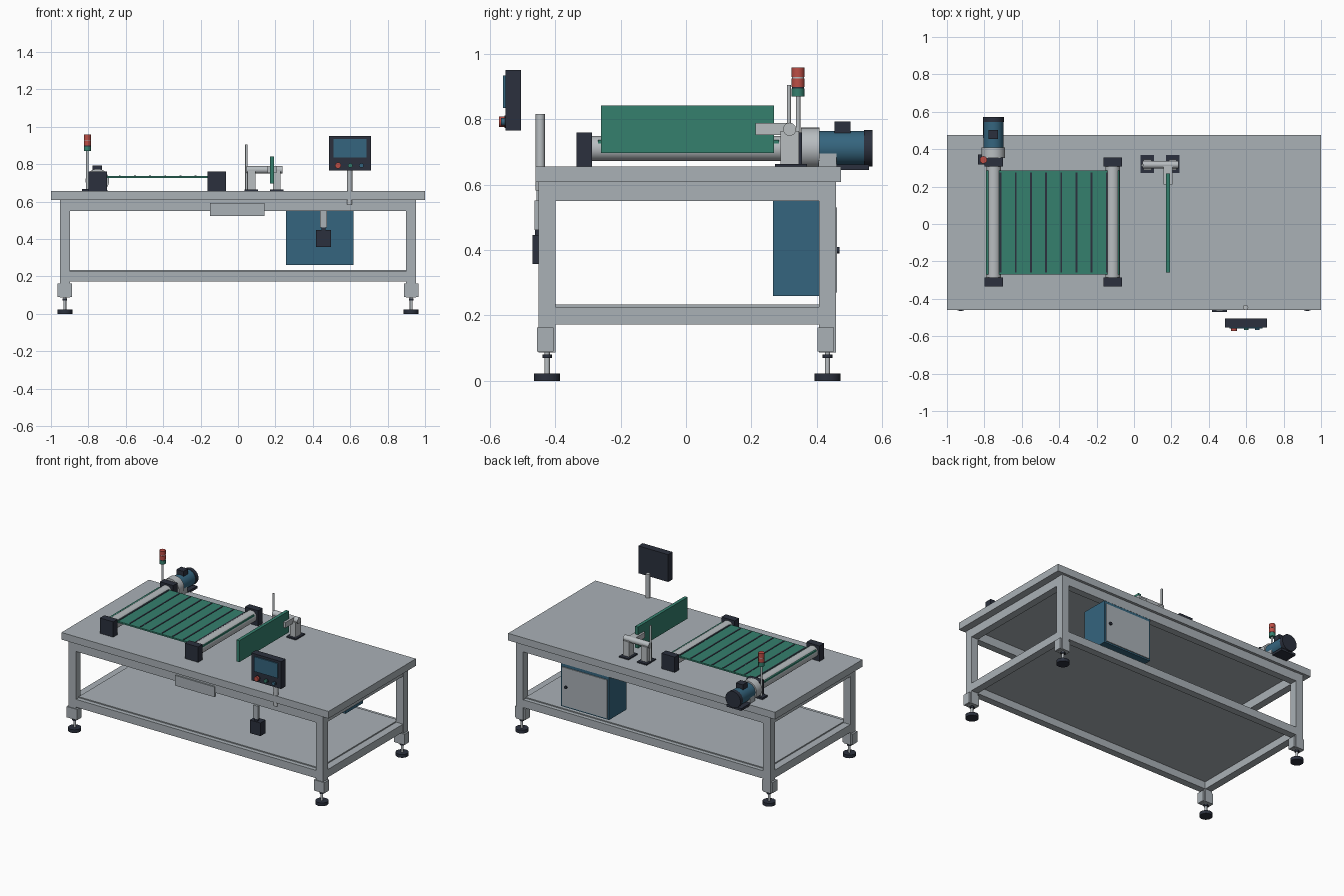
import bpy, bmesh, math
from mathutils import Matrix

if "Cube" in bpy.data.objects:
    bpy.data.objects.remove(bpy.data.objects["Cube"])


def mat(name, rgb):
    m = bpy.data.materials.new(name)
    m.diffuse_color = (*rgb, 1)
    m.use_nodes = True
    m.node_tree.nodes["Principled BSDF"].inputs["Base Color"].default_value = m.diffuse_color
    return m


GREY = mat("steel grey", (0.40, 0.44, 0.47))
LIGHT = mat("bright metal", (0.48, 0.51, 0.53))
DARK = mat("dark charcoal", (0.024, 0.030, 0.047))
GREEN = mat("belt green", (0.035, 0.215, 0.155))
BLUE = mat("machine blue", (0.035, 0.13, 0.21))
RED = mat("signal red", (0.50, 0.075, 0.06))


def finish(name, bm, material, bevel=0.0):
    me = bpy.data.meshes.new(name)
    bm.to_mesh(me)
    bm.free()
    ob = bpy.data.objects.new(name, me)
    bpy.context.collection.objects.link(ob)
    me.materials.append(material)
    if bevel:
        b = ob.modifiers.new("edge", 'BEVEL')
        b.width = bevel
        b.segments = 1
    return ob


def box(name, material, x, y, z, bevel=0.0):
    """Box from (min, max) pairs."""
    bm = bmesh.new()
    size = [b - a for a, b in (x, y, z)]
    mid = [(a + b) / 2 for a, b in (x, y, z)]
    bmesh.ops.create_cube(bm, size=1, matrix=Matrix.Translation(mid) @ Matrix.Diagonal((*size, 1)))
    return finish(name, bm, material, bevel)


def rod(name, material, axis, a, b, c1, c2, r, r2=None, seg=28):
    """Cylinder from a to b along an axis; c1, c2 are the other two coordinates."""
    bm = bmesh.new()
    m = (a + b) / 2
    if axis == 'X':
        pos, rot = (m, c1, c2), Matrix.Rotation(math.pi / 2, 4, 'Y')
    elif axis == 'Y':
        pos, rot = (c1, m, c2), Matrix.Rotation(-math.pi / 2, 4, 'X')
    else:
        pos, rot = (c1, c2, m), Matrix.Identity(4)
    bmesh.ops.create_cone(bm, cap_ends=True, segments=seg, radius1=r, radius2=r if r2 is None else r2,
                          depth=b - a, matrix=Matrix.Translation(pos) @ rot)
    for f in bm.faces:
        f.smooth = len(f.verts) == 4
    for e in bm.edges:
        if any(len(f.verts) > 4 for f in e.link_faces):
            e.smooth = False
    return finish(name, bm, material)


# table top and lower shelf
box("table_top", GREY, (-1, 1), (-0.46, 0.475), (0.608, 0.656))
box("lower_shelf", GREY, (-0.90, 0.90), (-0.42, 0.43), (0.222, 0.233))

# legs, brackets and levelling feet
for sx, side in ((-1, "left"), (1, "right")):
    x = 0.926 * sx
    for y, end in ((-0.425, "front"), (0.433, "back")):
        n = f"{end}_{side}"
        box("leg_" + n, GREY, (x - 0.027, x + 0.027), (y - 0.026, y + 0.026), (0.087, 0.608))
        box("bracket_" + n, GREY, (x - 0.039, x + 0.039), (y - 0.031, y + 0.02), (0.09, 0.163))
        rod("foot_pad_" + n, DARK, 'Z', 0, 0.022, x, y, 0.040)
        rod("foot_stem_" + n, LIGHT, 'Z', 0.02, 0.09, x, y, 0.008, seg=16)
        rod("foot_nut_" + n, DARK, 'Z', 0.070, 0.081, x, y, 0.015, seg=6)

# frame rails at both heights
for level, z in (("upper", (0.55, 0.608)), ("lower", (0.173, 0.226))):
    for y, end in ((-0.425, "front"), (0.433, "back")):
        box(f"{level}_rail_{end}", GREY, (-0.90, 0.90), (y - 0.024, y + 0.024), z)
    for sx, side in ((-0.926, "left"), (0.926, "right")):
        box(f"{level}_rail_{side}", GREY, (sx - 0.025, sx + 0.025), (-0.40, 0.408), z)

# front plate under the table edge
box("front_plate", GREY, (-0.15, 0.143), (-0.458, -0.44), (0.523, 0.592))

# hanging electrical cabinet with rear door
box("cabinet", BLUE, (0.257, 0.617), (0.267, 0.456), (0.26, 0.552))
box("cabinet_door", GREY, (0.268, 0.606), (0.45, 0.462), (0.27, 0.53))
rod("door_lock", DARK, 'Y', 0.46, 0.47, 0.575, 0.40, 0.010, seg=16)

# hanging switch box
box("switch_box", DARK, (0.418, 0.497), (-0.470, -0.415), (0.358, 0.447))
box("switch_hanger", GREY, (0.438, 0.475), (-0.464, -0.448), (0.462, 0.552))
box("switch_neck", DARK, (0.447, 0.468), (-0.462, -0.442), (0.44, 0.468))

# control panel on its post
rod("panel_post", LIGHT, 'Z', 0.583, 0.816, 0.597, -0.446, 0.014)
box("panel_case", DARK, (0.487, 0.711), (-0.553, -0.505), (0.766, 0.951))
box("panel_screen", BLUE, (0.511, 0.688), (-0.560, -0.552), (0.835, 0.935))
for n, x, r, depth, m in (("stop", 0.535, 0.016, 0.572, RED), ("start", 0.60, 0.012, 0.566, GREEN),
                          ("reset", 0.66, 0.012, 0.566, BLUE)):
    rod(n + "_button", m, 'Y', -depth, -0.55, x, 0.793, r, seg=20)
    rod(n + "_button_ring", DARK, 'Y', -0.556, -0.55, x, 0.793, r + 0.003, seg=20)

# conveyor belt with cross seams
box("conveyor_belt", GREEN, (-0.79, -0.077), (-0.27, 0.285), (0.727, 0.737))
for i in range(8):
    x = -0.713 + 0.081 * i
    box(f"belt_seam_{i + 1}", DARK, (x - 0.005, x + 0.005), (-0.258, 0.275), (0.733, 0.739))

# conveyor rollers and end blocks
for x, side in ((-0.75, "drive"), (-0.114, "idle")):
    rod(side + "_roller", LIGHT, 'Y', -0.29, 0.31, x, 0.711, 0.0385, seg=36)
    for y, end in ((-0.311, "front"), (0.331, "back")):
        box(f"{side}_block_{end}", DARK, (x - 0.05, x + 0.05), (y - 0.024, y + 0.024), (0.656, 0.76))

# gear motor
mx, mz = -0.752, 0.712
rod("gearbox", LIGHT, 'Y', 0.352, 0.408, mx, mz, 0.063, seg=32)
rod("motor_body", BLUE, 'Y', 0.405, 0.55, mx, mz, 0.053, seg=32)
rod("motor_end_cap", DARK, 'Y', 0.545, 0.571, mx, mz, 0.056, seg=32)
box("terminal_box", DARK, (mx - 0.026, mx + 0.026), (0.454, 0.503), (0.755, 0.793))
box("motor_support", GREY, (mx - 0.05, mx + 0.05), (0.405, 0.46), (0.656, 0.71))
box("motor_base", DARK, (mx - 0.055, mx + 0.055), (0.46, 0.56), (0.646, 0.662))

# signal tower
tx, ty = -0.805, 0.343
box("tower_base", DARK, (tx - 0.028, tx + 0.028), (ty - 0.026, ty + 0.028), (0.656, 0.668))
rod("tower_pole", LIGHT, 'Z', 0.66, 0.872, tx, ty, 0.007, seg=16)
for n, a, b, m, r in (("green_lamp", 0.870, 0.895, GREEN, 0.0195), ("lower_gap", 0.895, 0.899, DARK, 0.018),
                      ("red_lamp_low", 0.899, 0.926, RED, 0.0195), ("upper_gap", 0.926, 0.930, LIGHT, 0.018),
                      ("red_lamp_top", 0.930, 0.959, RED, 0.0195)):
    rod("tower_" + n, m, 'Z', a, b, tx, ty, r, seg=24)

# side guide: stands, cross rod, arm and board
for x, n in ((0.072, "left"), (0.207, "right")):
    box(f"guide_base_{n}", DARK, (x - 0.036, x + 0.036), (0.272, 0.370), (0.656, 0.664))
    box(f"guide_stand_{n}", LIGHT, (x - 0.021, x + 0.021), (0.290, 0.346), (0.66, 0.765))
rod("guide_cross_rod", LIGHT, 'X', 0.045, 0.237, 0.317, 0.770, 0.020)
rod("guide_upright", LIGHT, 'Z', 0.66, 0.905, 0.045, 0.315, 0.0065, seg=16)
box("guide_arm", LIGHT, (0.157, 0.207), (0.212, 0.32), (0.752, 0.789))
box("guide_board", GREEN, (0.170, 0.192), (-0.26, 0.27), (0.697, 0.842))
